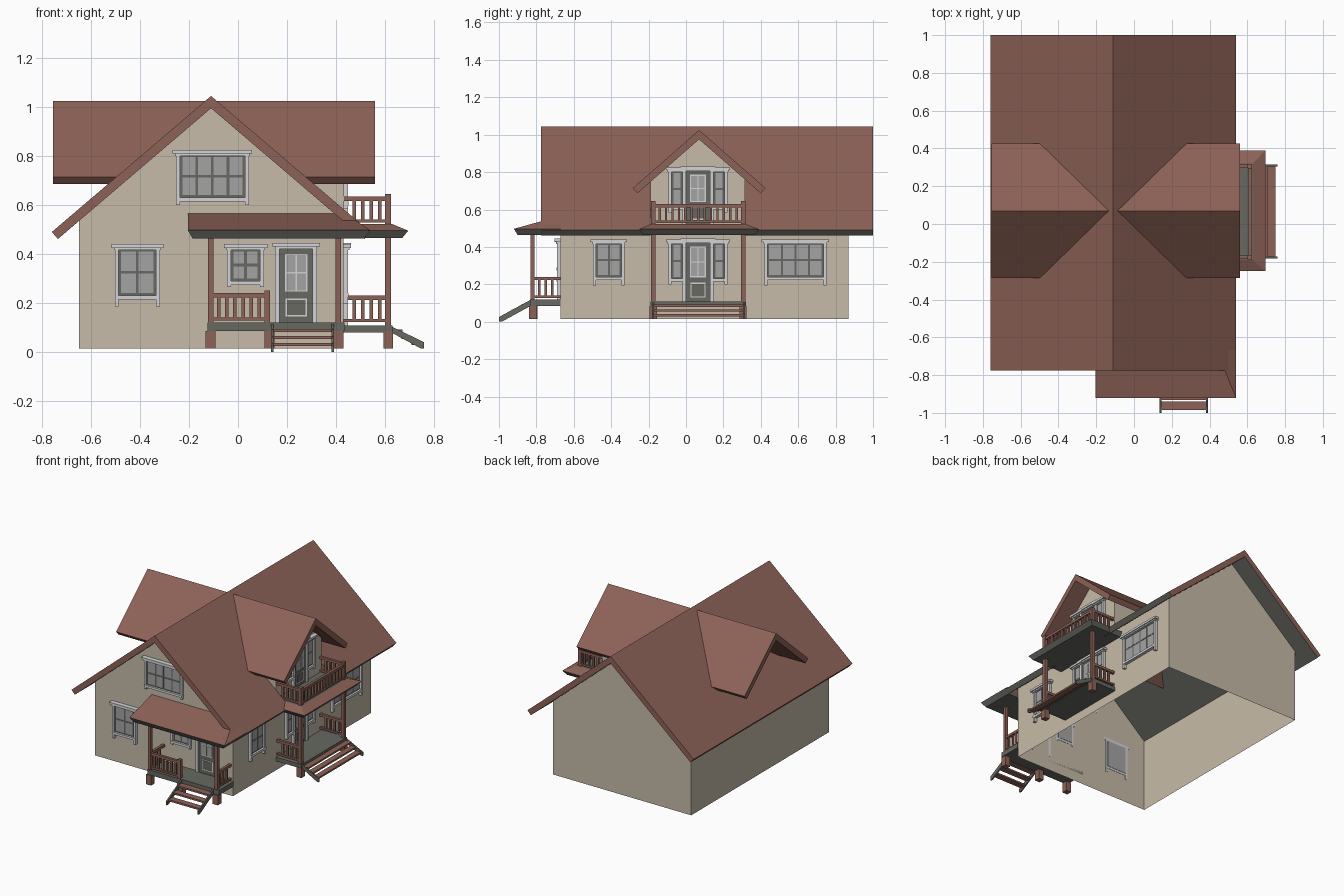
import bpy, bmesh
from mathutils import Vector

if "Cube" in bpy.data.objects:
    bpy.data.objects.remove(bpy.data.objects["Cube"])


def material(name, rgb):
    m = bpy.data.materials.new(name)
    lin = [((c / 255 + 0.055) / 1.055) ** 2.4 for c in rgb]
    m.diffuse_color = (*lin, 1)
    m.use_nodes = True
    m.node_tree.nodes["Principled BSDF"].inputs["Base Color"].default_value = m.diffuse_color
    return m


WALL = material("beige wall", (198, 187, 168))
BROWN = material("reddish brown", (141, 98, 87))
GREEN = material("grey green", (102, 104, 96))
WHITE = material("pale trim", (212, 212, 214))
GLASS = material("grey glass", (164, 164, 164))


def finish(bm, name, *mats):
    bmesh.ops.recalc_face_normals(bm, faces=bm.faces)
    me = bpy.data.meshes.new(name)
    bm.to_mesh(me)
    bm.free()
    for m in mats:
        me.materials.append(m)
    ob = bpy.data.objects.new(name, me)
    bpy.context.collection.objects.link(ob)
    return ob


def boxes(name, mat, items):
    """One object out of many boxes (x0, x1, y0, y1, z0, z1)."""
    bm = bmesh.new()
    for x0, x1, y0, y1, z0, z1 in items:
        vs = bmesh.ops.create_cube(bm, size=1)["verts"]
        for v in vs:
            v.co = Vector(((x0 + x1) / 2 + v.co.x * (x1 - x0),
                           (y0 + y1) / 2 + v.co.y * (y1 - y0),
                           (z0 + z1) / 2 + v.co.z * (z1 - z0)))
    return finish(bm, name, mat)


def prism(name, pts, axis, a, b, *mats, keep=None, paint=None):
    """Extrude a profile along x (points are y,z) or y (points are x,z)."""
    bm = bmesh.new()
    place = (lambda p, t: (t, *p)) if axis == "x" else (lambda p, t: (p[0], t, p[1]))
    r0 = [bm.verts.new(place(p, a)) for p in pts]
    r1 = [bm.verts.new(place(p, b)) for p in pts]
    bm.faces.new(r0)
    bm.faces.new(r1)
    n = len(pts)
    for i in range(n):
        bm.faces.new((r0[i], r0[(i + 1) % n], r1[(i + 1) % n], r1[i]))
    bmesh.ops.recalc_face_normals(bm, faces=bm.faces)
    if keep:
        bmesh.ops.delete(bm, geom=[f for f in bm.faces if not keep(f.normal)], context="FACES")
    if paint:
        for f in bm.faces:
            f.material_index = paint(f.normal)
    return finish(bm, name, *mats)


def skirt_roof(name, rings, top_mat):
    """Flared green fascia, then a brown sloping band, closed at the top."""
    bm = bmesh.new()
    loops = [[bm.verts.new(c) for c in ((x0, y0, z), (x1, y0, z), (x1, y1, z), (x0, y1, z))]
             for x0, x1, y0, y1, z in rings]
    bm.faces.new(loops[0])
    for k in (0, 1):
        for i in range(4):
            j = (i + 1) % 4
            f = bm.faces.new((loops[k][i], loops[k][j], loops[k + 1][j], loops[k + 1][i]))
            f.material_index = k
    bm.faces.new(loops[2]).material_index = top_mat
    return finish(bm, name, GREEN, BROWN)


def chevron(c, peak, s, wl, wr, t=0.05, cut=0.025):
    """Gable roof profile with square-cut eaves."""
    return [(c - wl, peak - s * wl), (c, peak), (c + wr, peak - s * wr),
            (c + wr - cut, peak - t - s * (wr - cut)), (c, peak - t),
            (c - wl + cut, peak - t - s * (wl - cut))]


# House walls: open shell without floor
FY, RX = -0.67, 0.43
prism("house_walls", [(-0.65, 0.015), (RX, 0.015), (RX, 0.56), (-0.11, 1.02), (-0.65, 0.56)],
      "y", FY, 0.87, WALL, keep=lambda n: abs(n.z) < 0.1)

# Main roof in three lengths, the middle one cut back for the balcony
for i, (a, b, wr) in enumerate(((-0.775, -0.19, 0.65), (-0.19, 0.315, 0.54), (0.315, 1.0, 0.65))):
    prism(f"main_roof_{i}", chevron(-0.11, 1.045, 0.854, 0.65, wr), "y", a, b, BROWN, GREEN,
          paint=lambda n: int(n.x > 0.3 and n.z < -0.1))

# Cross roof and the dormer walls under it
prism("dormer_roof", chevron(0.07, 1.025, 0.875, 0.355, 0.355), "x", -0.755, 0.56, BROWN)
prism("dormer_gable", [(-0.19, 0.5), (0.315, 0.5), (0.315, 0.775), (0.065, 0.99), (-0.19, 0.775)],
      "x", 0.42, 0.432, WALL)
for side, y in (("front", -0.19), ("back", 0.307)):
    prism(f"dormer_cheek_{side}", [(0.43, 0.5), (0.43, 0.775), (0.2, 0.775)], "y", y, y + 0.008, WALL)


# Windows and doors, given in wall coordinates (u along wall, z, depth outwards)
def on_wall(side, u0, u1, z0, z1, d0, d1):
    if side == "front":
        return (u0, u1, FY - d1, FY - d0, z0, z1)
    return (RX + d0, RX + d1, u0, u1, z0, z1)


def panes(side, u0, u1, z0, z1, nu, nz, d, bar=0.011):
    w, h = (u1 - u0 + bar) / nu, (z1 - z0 + bar) / nz
    return [on_wall(side, u0 + i * w, u0 + (i + 1) * w - bar, z0 + k * h, z0 + (k + 1) * h - bar, 0, d)
            for i in range(nu) for k in range(nz)]


def window(name, side, u0, u1, z0, z1, nu, nz, horn=0.045):
    t = 0.016
    boxes(name + "_trim", WHITE, [
        on_wall(side, u0 - t, u0, z0 - horn, z1, -0.002, 0.02),
        on_wall(side, u1, u1 + t, z0 - horn, z1, -0.002, 0.02),
        on_wall(side, u0 - t, u1 + t, z0 - 0.016, z0, -0.002, 0.022),
        on_wall(side, u0 - 0.03, u1 + 0.03, z1 + 0.005, z1 + 0.02, -0.002, 0.032),
        on_wall(side, u0 - 0.02, u1 + 0.02, z1 - 0.004, z1 + 0.005, -0.002, 0.025)])
    boxes(name + "_sash", GREEN, [on_wall(side, u0, u1, z0, z1, 0.001, 0.008)])
    boxes(name + "_panes", GLASS, panes(side, u0 + 0.01, u1 - 0.01, z0 + 0.01, z1 - 0.01, nu, nz, 0.01)
          + [on_wall(side, u0, u1, z0, z1, -0.004, 0.001)])


def door(name, side, u0, u1, z0, z1, trim=True):
    h = z1 - z0
    m = 0.028
    boxes(name + "_leaf", GREEN, [on_wall(side, u0, u1, z0, z1, 0.001, 0.01)])
    boxes(name + "_panes", GLASS, panes(side, u0 + m, u1 - m, z0 + 0.44 * h, z1 - 0.025, 2, 2, 0.014, 0.007))
    boxes(name + "_light_frame", WHITE, [on_wall(side, u0 + m - 0.006, u1 - m + 0.006,
                                                 z0 + 0.44 * h - 0.006, z1 - 0.019, 0.002, 0.012),
                                         on_wall(side, u0 + 0.024, u1 - 0.024, z0 + 0.025, z0 + 0.33 * h, 0.002, 0.012)])
    boxes(name + "_lower_panel", GREEN, [on_wall(side, u0 + 0.03, u1 - 0.03, z0 + 0.031,
                                                 z0 + 0.33 * h - 0.006, 0.002, 0.014)])
    if trim:
        boxes(name + "_trim", WHITE, [
            on_wall(side, u0 - 0.018, u0, z0, z1 + 0.01, -0.002, 0.02),
            on_wall(side, u1, u1 + 0.018, z0, z1 + 0.01, -0.002, 0.02),
            on_wall(side, u0 - 0.018, u1 + 0.018, z1, z1 + 0.01, -0.002, 0.025),
            on_wall(side, u0 - 0.03, u1 + 0.03, z1 + 0.01, z1 + 0.025, -0.002, 0.032)])


window("front_left_window", "front", -0.487, -0.335, 0.23, 0.42, 2, 2)
window("front_gable_window", "front", -0.237, 0.028, 0.63, 0.805, 4, 2, 0.03)
window("front_small_window", "front", -0.028, 0.09, 0.29, 0.42, 2, 2, 0.025)
door("front_door", "front", 0.17, 0.305, 0.12, 0.42)
window("side_front_window", "right", -0.48, -0.345, 0.24, 0.42, 2, 2)
window("side_back_window", "right", 0.435, 0.735, 0.24, 0.42, 4, 2)
for level, z0, z1 in (("lower", 0.105, 0.42), ("upper", 0.52, 0.805)):
    door(f"{level}_side_door", "right", 0.0, 0.128, z0, z1)
    for k, u in enumerate((-0.078, 0.148)):
        window(f"{level}_sidelight_{k}", "right", u, u + 0.058, z1 - 0.19, z1, 1, 2, 0.03)

# Roofs of the front porch and the balcony skirt
skirt_roof("front_porch_roof", [(-0.185, 0.515, -0.9, FY, 0.463), (-0.205, 0.54, -0.92, FY, 0.497),
                                (-0.205, 0.44, FY - 0.002, FY, 0.565)], 1)
skirt_roof("balcony_base", [(RX, 0.67, -0.23, 0.37, 0.465), (RX, 0.695, -0.25, 0.39, 0.495),
                            (RX, 0.63, -0.19, 0.32, 0.522)], 0)

# Decks
boxes("front_deck", GREEN, [(-0.125, 0.435, -0.835, FY, 0.085, 0.12)])
boxes("side_deck", GREEN, [(RX, 0.63, -0.19, 0.32, 0.08, 0.108)])


# Posts with wider footings
def posts(name, spots, z0, z1, r):
    boxes(name, BROWN, [(x - r, x + r, y - r, y + r, z0, z1) for x, y in spots])


front_spots = [(-0.112, -0.82), (0.41, -0.82)]
side_spots = [(0.613, -0.175), (0.613, 0.305)]
posts("front_posts", front_spots, 0.12, 0.47, 0.011)
posts("side_posts", side_spots, 0.108, 0.47, 0.012)
posts("front_footings", front_spots + [(0.128, -0.815)], 0.015, 0.085, 0.02)
posts("side_footings", side_spots, 0.015, 0.085, 0.019)
posts("balcony_posts", side_spots, 0.52, 0.645, 0.012)
posts("front_rail_post", [(0.12, -0.82)], 0.12, 0.252, 0.011)


# Railings with evenly spaced balusters
def railing(name, p, q, z, h, step=0.035):
    (x0, y0), (x1, y1) = p, q
    r = 0.009
    items = [(x0 - r, x1 + r, y0 - r, y1 + r, z + h - 0.018, z + h),
             (x0 - r, x1 + r, y0 - r, y1 + r, z + 0.008, z + 0.02)]
    n = max(2, round(max(x1 - x0, y1 - y0) / step))
    for i in range(1, n):
        x, y = x0 + (x1 - x0) * i / n, y0 + (y1 - y0) * i / n
        items.append((x - 0.007, x + 0.007, y - 0.006, y + 0.006, z + 0.01, z + h - 0.01))
    boxes(name, BROWN, items)


railing("front_rail", (-0.112, -0.82), (0.12, -0.82), 0.12, 0.12)
railing("front_rail_left", (-0.112, -0.82), (-0.112, -0.68), 0.12, 0.12)
railing("front_rail_right", (0.41, -0.82), (0.41, -0.68), 0.12, 0.12)
for level, z in (("side_porch", 0.115), ("balcony", 0.52)):
    for k, y in enumerate((-0.175, 0.305)):
        railing(f"{level}_rail_{k}", (0.44, y), (0.613, y), z, 0.115)
railing("balcony_front_rail", (0.613, -0.175), (0.613, 0.305), 0.52, 0.11)

# Stairs: slanted green stringers and open brown treads
for k, x in enumerate((0.135, 0.382)):
    prism(f"front_stringer_{k}", [(-0.83, 0.118), (-0.83, 0.085), (-0.985, 0.0), (-1.0, 0.0), (-1.0, 0.025)],
          "x", x, x + 0.01, GREEN)
boxes("front_treads", BROWN, [(0.14, 0.387, y, y + 0.045, z, z + 0.012)
                              for y, z in ((-0.985, 0.024), (-0.932, 0.053), (-0.88, 0.082))])
for k, y in enumerate((-0.182, 0.305)):
    prism(f"side_stringer_{k}", [(0.625, 0.105), (0.625, 0.08), (0.745, 0.015), (0.76, 0.015), (0.76, 0.04)],
          "y", y, y + 0.01, GREEN)
boxes("side_treads", BROWN, [(x, x + 0.04, -0.175, 0.308, z, z + 0.012)
                             for x, z in ((0.708, 0.028), (0.668, 0.054), (0.632, 0.08))])
